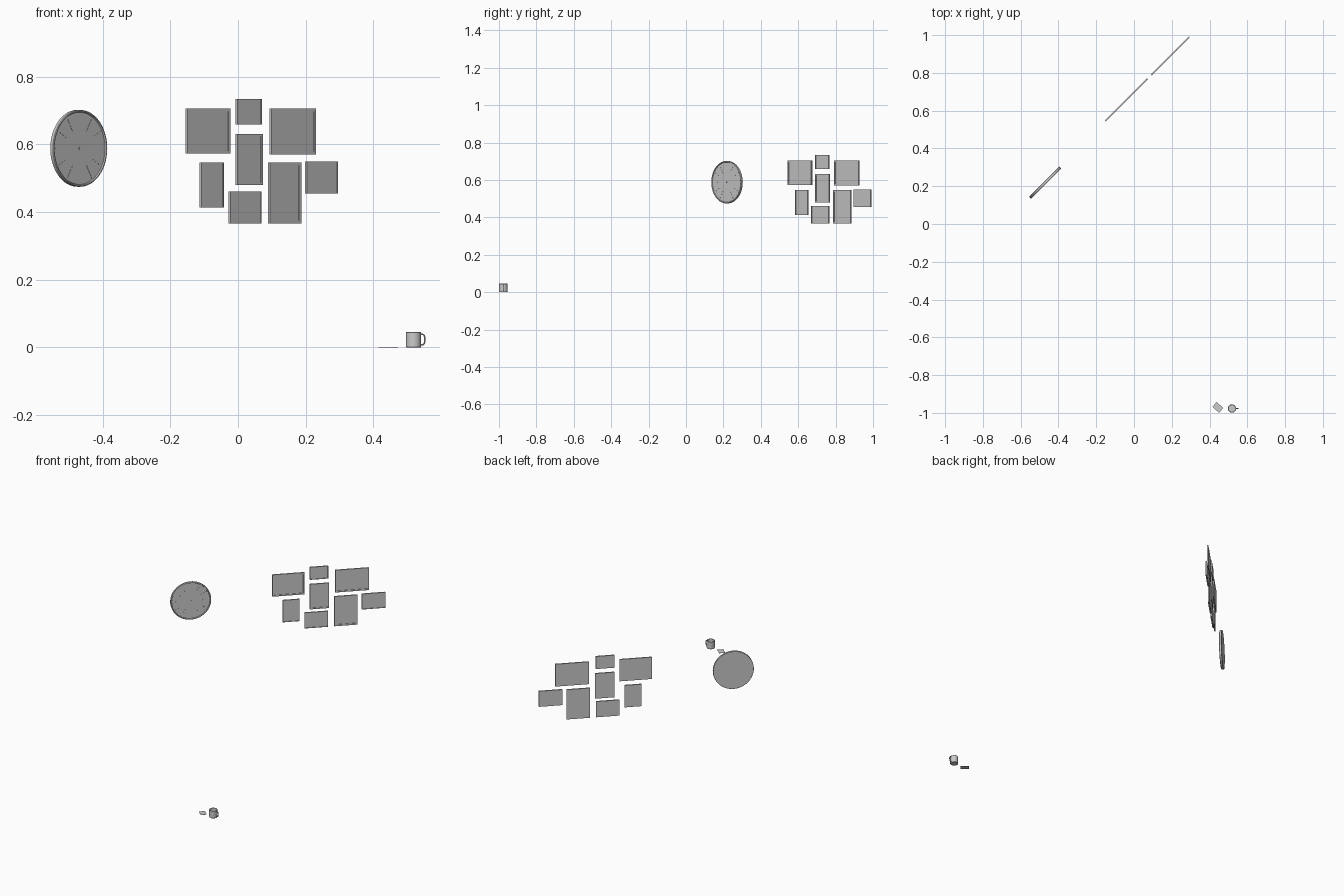
import bpy, bmesh, math
from mathutils import Matrix, Vector

if "Cube" in bpy.data.objects:
    bpy.data.objects.remove(bpy.data.objects["Cube"])

S2 = math.sqrt(2)
WALL = Matrix.Rotation(math.radians(45), 4, 'Z')  # wall pieces face front right


def finish(name, bm, matrix=None, smooth=False):
    bmesh.ops.recalc_face_normals(bm, faces=bm.faces)
    me = bpy.data.meshes.new(name)
    bm.to_mesh(me)
    bm.free()
    ob = bpy.data.objects.new(name, me)
    bpy.context.collection.objects.link(ob)
    if matrix:
        ob.matrix_world = matrix
    if smooth:
        bpy.ops.object.select_all(action='DESELECT')
        ob.select_set(True)
        bpy.context.view_layer.objects.active = ob
        bpy.ops.object.shade_smooth_by_angle(angle=math.radians(35))
    return ob


def box(bm, size, matrix):
    return bmesh.ops.create_cube(bm, size=1, matrix=matrix @ Matrix.Diagonal((*size, 1)))


def lathe(bm, profile, steps):
    # profile of (radius, height), spun around z
    vs = [bm.verts.new((r, 0, h)) for r, h in profile]
    es = [bm.edges.new(p) for p in zip(vs, vs[1:])]
    bmesh.ops.spin(bm, geom=vs + es, cent=(0, 0, 0), axis=(0, 0, 1),
                   angle=2 * math.pi, steps=steps)
    bmesh.ops.remove_doubles(bm, verts=bm.verts, dist=1e-5)


# Picture frames: x range, z range (as seen from the front), border width
T = 0.008
frames = [
    (-0.155, -0.022, 0.573, 0.705, 0.011),
    (-0.007, 0.071, 0.658, 0.734, 0.004),
    (0.093, 0.231, 0.570, 0.705, 0.012),
    (-0.007, 0.074, 0.479, 0.631, 0.011),
    (-0.114, -0.042, 0.413, 0.546, 0.004),
    (-0.028, 0.070, 0.366, 0.461, 0.004),
    (0.089, 0.187, 0.366, 0.546, 0.013),
    (0.198, 0.296, 0.455, 0.549, 0.004),
]
for i, (x0, x1, z0, z1, border) in enumerate(frames):
    bm = bmesh.new()
    box(bm, ((x1 - x0) * S2 - T, T, z1 - z0), Matrix())
    bm.normal_update()
    front = min(bm.faces, key=lambda f: f.calc_center_median().y)
    bmesh.ops.inset_individual(bm, faces=[front], thickness=border)
    rim = bmesh.ops.extrude_discrete_faces(bm, faces=[front])['faces'][0]
    bmesh.ops.translate(bm, verts=rim.verts, vec=(0, 0.003, 0))
    cx = (x0 + x1) / 2
    finish(f"picture_frame_{i + 1}", bm,
           Matrix.Translation((cx, cx + 0.697, (z0 + z1) / 2)) @ WALL)

# Wall clock: body with raised rim, hour marks and hands
clock = Matrix.Translation((-0.47, 0.219, 0.588)) @ WALL
bm = bmesh.new()
R, h = 0.1135, 0.007
lathe(bm, [(0, -h), (R - 0.001, -h), (R, -h + 0.001), (R, h - 0.002),
           (R - 0.002, h), (R - 0.005, h), (R - 0.007, h - 0.004), (0, h - 0.004)], 64)
finish("clock_body", bm, clock @ Matrix.Rotation(math.pi / 2, 4, 'X'), True)

bm = bmesh.new()
for k in range(12):
    rot = Matrix.Rotation(k * math.pi / 6, 4, 'Y')
    length = 0.044 if k % 6 in (0, 1, 5) else 0.036
    box(bm, (0.0016, 0.001, length),
        rot @ Matrix.Translation((0, -h + 0.0037, 0.102 - length / 2)))
finish("hour_marks", bm, clock)

for name, width, lo, hi, y in (("minute_hand", 0.002, -0.018, 0.088, -0.0052),
                               ("hour_hand", 0.004, -0.012, 0.052, -0.0042)):
    bm = bmesh.new()
    box(bm, (width, 0.0008, hi - lo), Matrix.Translation((0, y, (lo + hi) / 2)))
    finish(name, bm, clock)
bm = bmesh.new()
lathe(bm, [(0, 0.003), (0.004, 0.003), (0.004, 0.006), (0, 0.006)], 16)
finish("hand_hub", bm, clock @ Matrix.Rotation(math.pi / 2, 4, 'X'), True)

# Mug: hollow cup and bent handle
mug = Matrix.Translation((0.5185, -0.977, 0))
bm = bmesh.new()
lathe(bm, [(0, 0), (0.021, 0), (0.0222, 0.0015), (0.0222, 0.0445), (0.0215, 0.0452),
           (0.0205, 0.0445), (0.0205, 0.004), (0.019, 0.0025), (0, 0.0025)], 32)
finish("mug_cup", bm, mug, True)

curve = bpy.data.curves.new("mug_handle", 'CURVE')
curve.dimensions = '3D'
curve.bevel_depth = 0.0022
curve.bevel_resolution = 2
curve.use_fill_caps = True
path = [(0.0212, 0.038), (0.028, 0.038), (0.0322, 0.033), (0.0336, 0.024),
        (0.0322, 0.014), (0.028, 0.008), (0.0212, 0.0075)]
sp = curve.splines.new('BEZIER')
sp.bezier_points.add(len(path) - 1)
for p, (x, z) in zip(sp.bezier_points, path):
    p.co = (x, 0, z)
    p.handle_left_type = p.handle_right_type = 'AUTO'
sp.resolution_u = 4
handle = bpy.data.objects.new("mug_handle", curve)
handle.matrix_world = mug
bpy.context.collection.objects.link(handle)

# Paper sheet lying flat beside the mug
bm = bmesh.new()
box(bm, (0.047, 0.034, 0.0008), Matrix.Translation((0, 0, 0.0004)))
finish("paper_sheet", bm, Matrix.Translation((0.444, -0.971, 0))
       @ Matrix.Rotation(math.radians(-41), 4, 'Z'))
